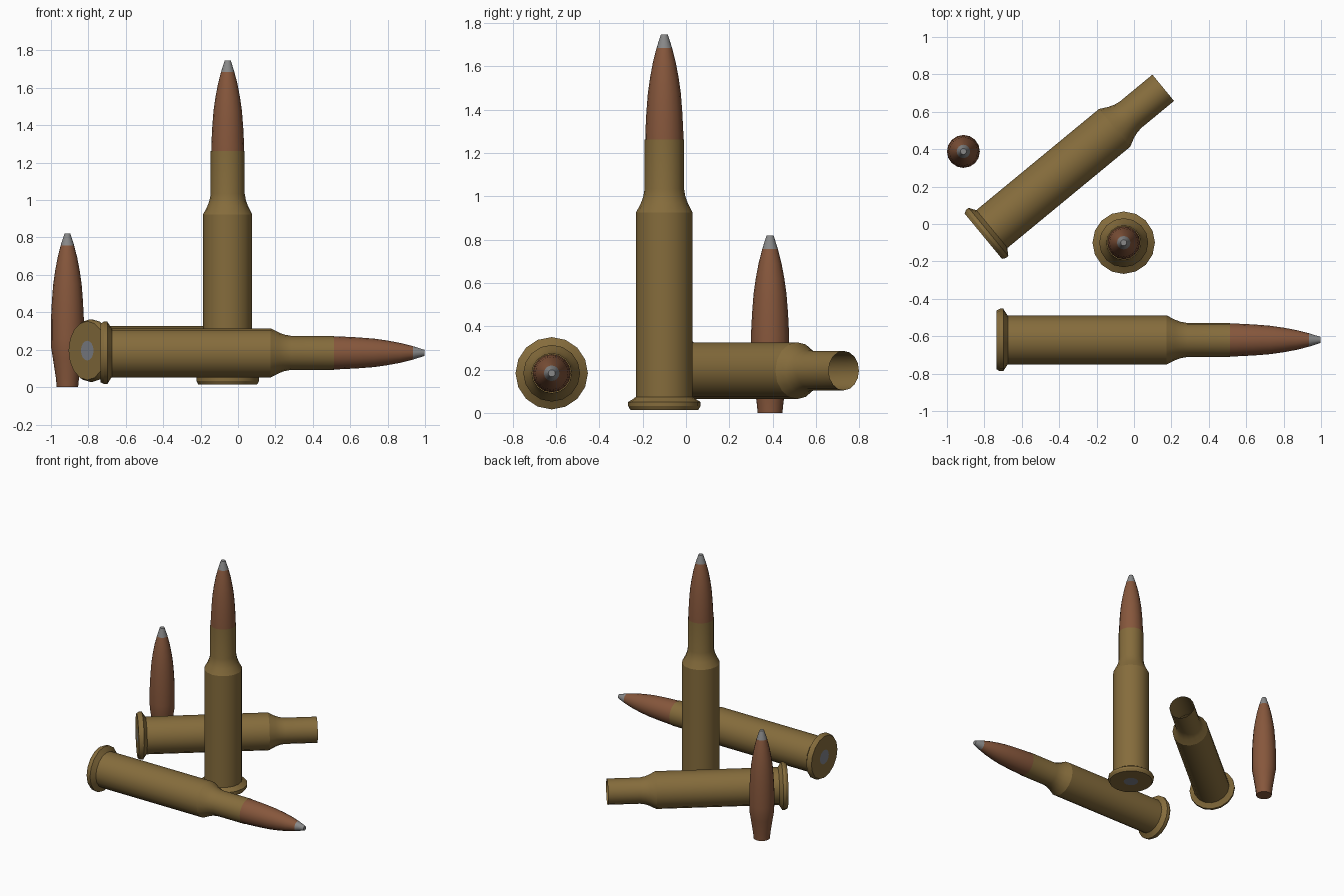
import bpy, bmesh, math
from mathutils import Matrix, Vector

if "Cube" in bpy.data.objects:
    bpy.data.objects.remove(bpy.data.objects["Cube"])

SIDES = 16


def material(name, rgb):
    m = bpy.data.materials.new(name)
    m.diffuse_color = (*rgb, 1)
    m.use_nodes = True
    m.node_tree.nodes["Principled BSDF"].inputs["Base Color"].default_value = m.diffuse_color
    return m


brass = material("brass", (0.235, 0.15, 0.045))
copper = material("copper", (0.24, 0.095, 0.045))
lead = material("lead_grey", (0.25, 0.25, 0.25))
steel = material("primer_grey", (0.21, 0.22, 0.25))

# Profiles: (radius, height along the axis)
CASE = [(0.053, 0), (0.157, 0), (0.167, 0.018), (0.167, 0.036), (0.142, 0.052),
        (0.131, 0.06), (0.131, 0.91), (0.108, 0.955), (0.097, 0.985),
        (0.091, 1.02), (0.091, 1.247)]
BULLET = [(0.057, 0), (0.062, 0.05), (0.078, 0.155), (0.087, 0.21), (0.088, 0.26),
          (0.088, 0.36), (0.083, 0.46), (0.076, 0.55), (0.066, 0.62), (0.053, 0.69),
          (0.036, 0.757), (0.016, 0.82)]


def lathe(name, profile, mats, pick, matrix, cap_top):
    """Spin a profile round z; pick(radius, height) chooses the material of a face."""
    bm = bmesh.new()
    rings = []
    for r, z in profile:
        rings.append([bm.verts.new((r * math.cos(2 * math.pi * i / SIDES),
                                    r * math.sin(2 * math.pi * i / SIDES), z))
                      for i in range(SIDES)])
    for a, b in zip(rings, rings[1:]):
        for i in range(SIDES):
            j = (i + 1) % SIDES
            bm.faces.new((a[i], a[j], b[j], b[i]))
    bm.faces.new(rings[0][::-1])
    if cap_top:
        bm.faces.new(rings[-1])
    for f in bm.faces:
        c = f.calc_center_median()
        f.material_index = pick(math.hypot(c.x, c.y), c.z)
    mesh = bpy.data.meshes.new(name)
    bm.to_mesh(mesh)
    bm.free()
    for m in mats:
        mesh.materials.append(m)
    ob = bpy.data.objects.new(name, mesh)
    bpy.context.collection.objects.link(ob)
    ob.matrix_world = matrix
    bpy.ops.object.select_all(action='DESELECT')
    ob.select_set(True)
    bpy.context.view_layer.objects.active = ob
    bpy.ops.object.shade_smooth_by_angle(angle=math.radians(25))
    return ob


def case(name, matrix):
    # open-mouthed brass case with a flush primer disc in the base
    return lathe(name, CASE, [brass, steel],
                 lambda r, z: 1 if z < 0.001 and r < 0.05 else 0, matrix, False)


def bullet(name, matrix):
    # copper jacket with an exposed grey tip
    return lathe(name, BULLET, [copper, lead],
                 lambda r, z: 1 if z > 0.76 else 0, matrix, True)


def place(loc, heading=None):
    """Upright at loc, or lying with its axis along a heading in degrees."""
    m = Matrix.Translation(Vector(loc))
    if heading is not None:
        m = m @ Matrix.Rotation(math.radians(heading), 4, 'Z') @ Matrix.Rotation(math.pi / 2, 4, 'Y')
    return m


seat = Matrix.Translation((0, 0, 0.913))

# Complete rounds: one standing, one lying
for label, m in (("standing", place((-0.055, -0.1, 0.014))),
                 ("lying", place((-0.735, -0.62, 0.183), 0))):
    case(label + "_case", m)
    bullet(label + "_bullet", m @ seat)

# Empty case lying at an angle, and a loose bullet
case("empty_case", place((-0.806, -0.065, 0.195), 39.5))
bullet("loose_bullet", place((-0.912, 0.388, 0.0)))
